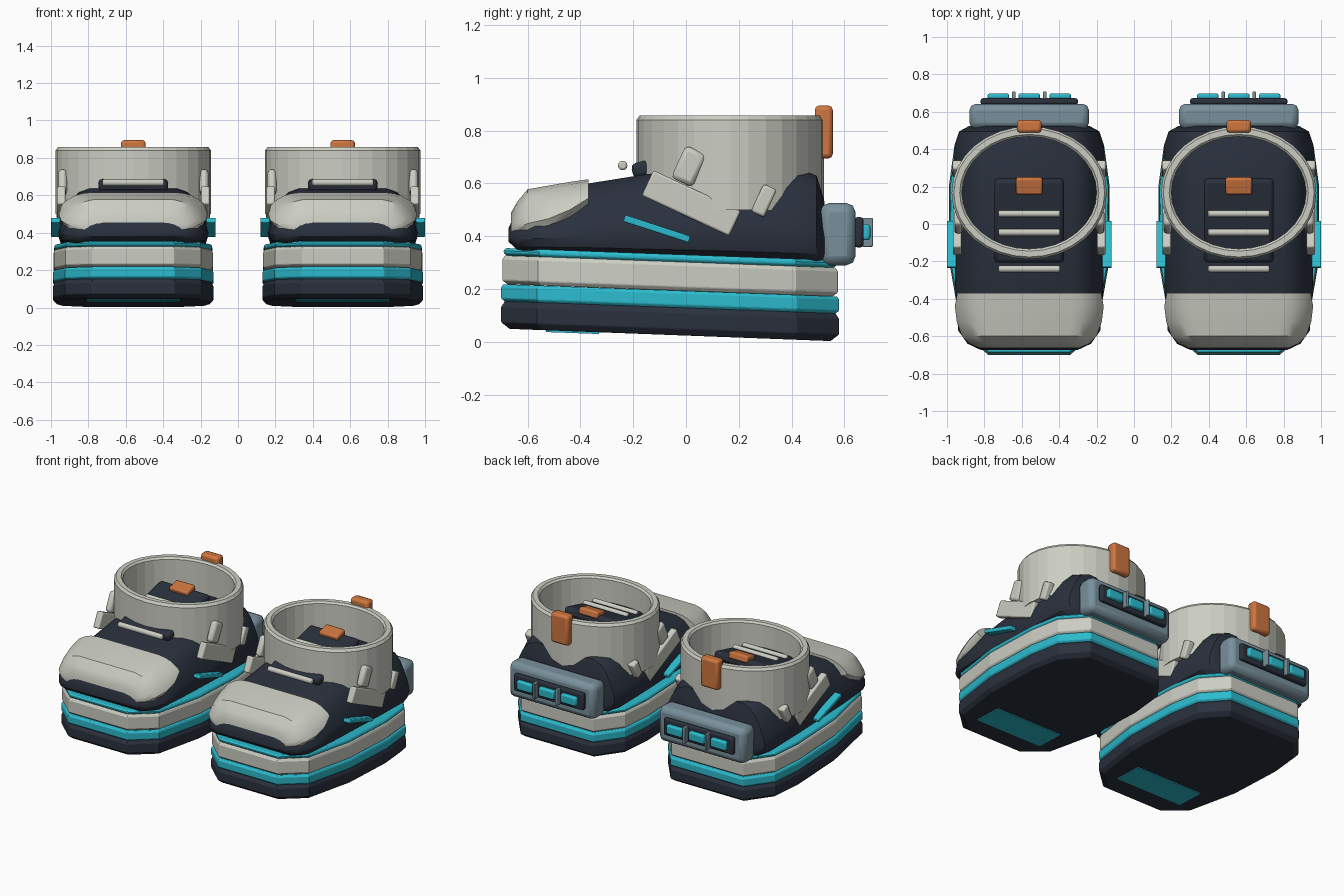
import bpy, bmesh, math
from mathutils import Matrix, Vector

if "Cube" in bpy.data.objects:
    bpy.data.objects.remove(bpy.data.objects["Cube"])


def material(name, rgb):
    m = bpy.data.materials.new(name)
    m.diffuse_color = (*rgb, 1)
    m.use_nodes = True
    m.node_tree.nodes["Principled BSDF"].inputs["Base Color"].default_value = m.diffuse_color
    return m


NAVY = material("navy", (0.023, 0.030, 0.047))
CYAN = material("cyan", (0.025, 0.50, 0.62))
PALE = material("pale grey", (0.60, 0.61, 0.54))
STEEL = material("steel blue", (0.19, 0.28, 0.33))
ORANGE = material("orange", (0.62, 0.18, 0.05))
cx = 0.0  # centre of the shoe being built


def finish(name, bm, mat, bevel=0.0, smooth=True):
    bmesh.ops.recalc_face_normals(bm, faces=bm.faces)
    me = bpy.data.meshes.new(name)
    bm.to_mesh(me)
    bm.free()
    me.materials.append(mat)
    ob = bpy.data.objects.new(name, me)
    bpy.context.collection.objects.link(ob)
    ob.location.x = cx
    if bevel:
        b = ob.modifiers.new("bevel", 'BEVEL')
        b.width, b.segments, b.limit_method = bevel, 2, 'ANGLE'
        b.angle_limit = math.radians(40)
    if smooth:
        bpy.ops.object.select_all(action='DESELECT')
        ob.select_set(True)
        bpy.context.view_layer.objects.active = ob
        bpy.ops.object.shade_smooth_by_angle(angle=math.radians(35))
    return ob


def box(name, mat, loc, size, tilt=0.0, bevel=0.01):
    bm = bmesh.new()
    bmesh.ops.create_cube(bm, size=1)
    bm.transform(Matrix.Translation(loc) @ Matrix.Rotation(math.radians(tilt), 4, 'X')
                 @ Matrix.Diagonal((*size, 1)))
    return finish(name, bm, mat, bevel)


def skin(bm, rings, caps=True):
    rings = [[bm.verts.new(p) for p in r] for r in rings]
    n = len(rings[0])
    pairs = list(zip(rings, rings[1:]))
    if not caps:
        pairs.append((rings[-1], rings[0]))
    for a, b in pairs:
        for i in range(n):
            j = (i + 1) % n
            bm.faces.new((a[i], a[j], b[j], b[i]))
    if caps:
        bm.faces.new(rings[0])
        bm.faces.new(rings[-1])


# Sole outline, half of it mirrored
HALF = [(.22, -.70), (.365, -.565), (.428, -.2), (.43, .2), (.40, .42), (.27, .58)]
OUTLINE = HALF + [(-x, y) for x, y in reversed(HALF)]


def sole_layer(name, mat, z0, z1, scale, lip):
    # Each layer is chamfered and slopes down towards the heel
    bm = bmesh.new()
    h = min(lip, (z1 - z0) * .35)
    rings = []
    for z, s in ((z0, scale - lip * 2), (z0 + h, scale), (z1 - h, scale), (z1, scale - lip)):
        rings.append([(x * s, (y + .06) * s - .06, z - .036 * y) for x, y in OUTLINE])
    skin(bm, rings)
    finish(name, bm, mat, .004, smooth=False)


PROFILE = [(.84, 0), (.96, .1), (1, .25), (.97, .42), (.90, .62), (.82, .8), (.72, .93), (.58, 1)]


def shell(name, mat, sections):
    # Lofts rounded cross-sections from toe to heel
    bm = bmesh.new()
    rings = []
    for y, w, top, low in sections:
        half = [(w * u, y, low + (top - low) * v) for u, v in PROFILE]
        rings.append(half + [(-x, yy, z) for x, yy, z in reversed(half)])
    skin(bm, rings)
    finish(name, bm, mat)


def collar():
    bm = bmesh.new()
    rings = []
    for d, z in ((0, .50), (0, .84), (.012, .857), (.043, .857), (.055, .845), (.055, .50)):
        rings.append([((.415 - d) * math.cos(a), .167 + (.355 - d) * math.sin(a), z)
                      for a in (math.tau * i / 32 for i in range(32))])
    skin(bm, rings, caps=False)
    finish("ankle_collar", bm, PALE, smooth=False)


def lace(y, z):
    bm = bmesh.new()
    bmesh.ops.create_cone(bm, cap_ends=True, segments=12, radius1=.018, radius2=.018, depth=.33)
    bm.transform(Matrix.Translation((0, y, z)) @ Matrix.Rotation(math.pi / 2, 4, 'Y'))
    finish("lace_bar", bm, PALE, .008)


def build_shoe():
    # Layered sole
    sole_layer("outsole", NAVY, .024, .132, 1.0, .025)
    sole_layer("sole_band", CYAN, .127, .193, 1.0, .012)
    sole_layer("midsole", PALE, .193, .302, .993, .015)
    sole_layer("welt", CYAN, .300, .330, .985, .012)
    box("sole_grip_plate", CYAN, (0, -.43, .038), (.50, .20, .009), -2.1, 0)

    # Upper and toe cap
    shell("upper", NAVY, [
        (-.673, .26, .43, .38), (-.64, .33, .50, .35), (-.57, .38, .55, .338),
        (-.37, .395, .60, .33), (-.15, .40, .635, .32), (.15, .405, .655, .31),
        (.42, .40, .655, .30), (.495, .375, .63, .30), (.525, .32, .53, .30)])
    shell("toe_cap", PALE, [
        (-.662, .27, .49, .405), (-.64, .32, .53, .40), (-.60, .36, .578, .405),
        (-.52, .388, .592, .425), (-.44, .398, .606, .465), (-.37, .385, .616, .52)])
    collar()

    # Tongue with laces and tab
    box("tongue", NAVY, (0, .02, .70), (.37, .46, .06), 14, .02)
    for y, z in ((-.24, .668), (-.045, .718), (.055, .742)):
        lace(y, z)
    box("tongue_tab", ORANGE, (0, .205, .78), (.14, .09, .045), 14, .01)
    box("pull_tab", ORANGE, (0, .522, .795), (.13, .068, .20), 0, .016)

    # Heel block with light panel
    box("heel_block", STEEL, (0, .575, .408), (.64, .135, .236), 0, .035)
    box("heel_panel", NAVY, (0, .655, .415), (.52, .035, .115), 0, .012)
    for i in (-1, 0, 1):
        box("heel_light", CYAN, (i * .165, .68, .415), (.115, .036, .06), 0, .01)
    for s in (-1, 1):
        box("light_divider", STEEL, (s * .083, .688, .415), (.018, .04, .11), 0, .004)

        # Side straps, clips and stripe
        box("side_strap", PALE, (s * .385, .02, .525), (.045, .365, .105), -25, .008)
        box("upper_clip", PALE, (s * .378, .012, .665), (.046, .09, .135), -25, .018)
        box("rear_clip", PALE, (s * .385, .295, .535), (.05, .055, .115), -25, .01)
        box("side_stripe", CYAN, (s * .415, -.11, .428), (.05, .26, .026), -18, .005)


for cx in (-.56, .56):
    build_shoe()
